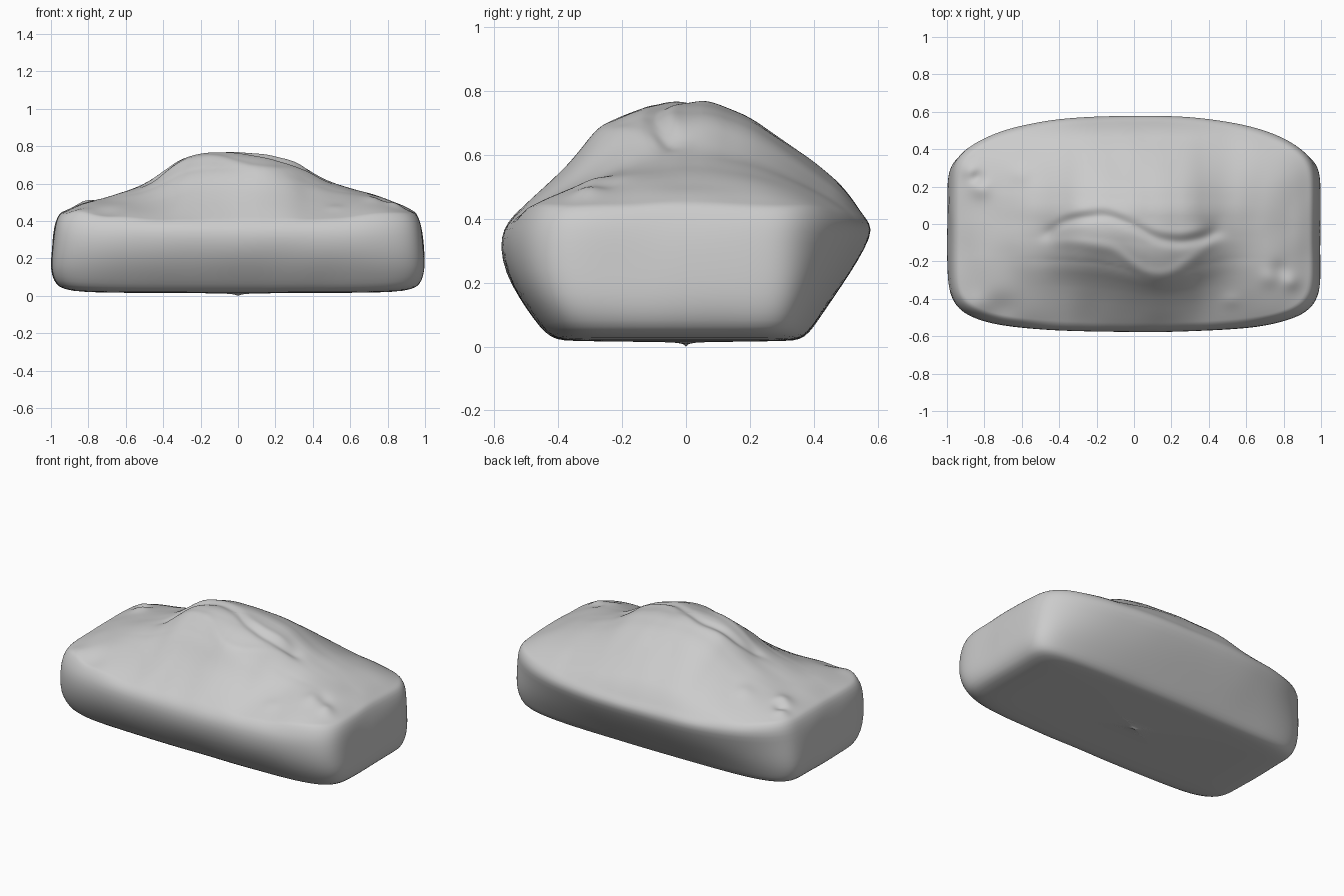
import bpy, bmesh, math
from mathutils import Vector, noise

if "Cube" in bpy.data.objects:
    bpy.data.objects.remove(bpy.data.objects["Cube"])


def lerp_table(points, x):
    if x <= points[0][0]:
        return points[0][1]
    for (x0, y0), (x1, y1) in zip(points, points[1:]):
        if x <= x1:
            return y0 + (y1 - y0) * (x - x0) / (x1 - x0)
    return points[-1][1]


def curve(points, x, s=0.04):
    return sum(lerp_table(points, x + k * s) for k in (-1, -0.5, 0, 0.5, 1)) / 5


def gauss(d, w):
    return math.exp(-(d / w) ** 2)


# Profiles read from the front, side and top views
RIDGE = [(-1, .42), (-.95, .445), (-.82, .50), (-.7, .525), (-.5, .595), (-.4, .66),
         (-.3, .735), (-.18, .765), (0, .768), (.15, .755), (.3, .72), (.4, .66),
         (.5, .605), (.6, .575), (.75, .535), (.9, .475), (.96, .435), (1, .42)]
BACK = [(0, 1), (.14, 1), (.34, .88), (.52, .70), (.69, .52), (.86, .31), (1, 0)]
FRONT = [(-.2, 1), (.1, 1), (.27, .95), (.41, .86), (.52, .76), (.62, .56),
         (.72, .40), (.86, .2), (1, 0)]
LIP_TOP = [(-.5, -.05), (-.4, .03), (-.3, .06), (-.15, .08), (0, .02),
           (.12, -.05), (.25, -.07), (.35, -.05), (.45, -.02)]
LIP_LOW = [(-.5, -.1), (-.3, -.11), (-.1, -.15), (0, -.24), (.1, -.29),
           (.2, -.28), (.35, -.17), (.45, -.09)]
# Small knobs and dents on the top: x, y, height, radius
KNOBS = [(-.87, .28, .02, .04), (-.82, .19, .018, .05), (-.84, .25, -.025, .035),
         (-.6, .27, .010, .05), (.72, -.29, .012, .05), (.84, -.31, .018, .04),
         (.78, -.24, -.01, .04), (.52, -.41, .008, .04), (-.84, -.43, .01, .05),
         (-.7, -.45, -.01, .06), (-.45, -.05, -.015, .05), (.42, -.03, -.015, .05)]


def bow(x, y, amount=1):
    # Long sides taper gently toward both ends
    return 1 - amount * (.3 if y > 0 else .13) * min(1, abs(x)) ** 2.5


def top_height(x, y):
    ridge = curve(RIDGE, x)
    edge = .37 + .055 * abs(x) ** 2
    half = .583 * bow(x, y)
    if y >= 0:
        f = curve(BACK, y / half, .05)
    else:
        low = .5 * curve(LIP_LOW, x, .1) - .14
        t = .49 * y / low if y > low else .49 + .51 * (low - y) / (low + half)
        f = curve(FRONT, t, .05)
    flat = max(0, 1 - abs(y / half) ** 3)
    b = min(1, max(0, (abs(x) - .35) / .5))
    b = b * b * (3 - 2 * b)
    z = edge + (ridge - edge) * (f * (1 - b) + flat * b)
    # Folded lip across the crown
    d = y - curve(LIP_TOP, x)
    win = 1 / (1 + math.exp((abs(x) - .43) / .03))
    side = .5 + .5 * min(1, abs(x) / .3)
    z += win * side * (.004 * gauss(d - .02, .03) - .016 * gauss(d + .03, .03))
    z += win * .008 * gauss(y - curve(LIP_LOW, x) - .015, .035)
    for kx, ky, h, r in KNOBS:
        z += h * gauss(math.hypot(x - kx, y - ky), r)
    return z + .005 * noise.noise(Vector((x * 6, y * 6, 1)))


N = 192


def outline(sx, front, back, amount):
    # Rounded rectangle with bowed long sides
    pts = []
    for i in range(N):
        c, s = math.cos(2 * math.pi * i / N), math.sin(2 * math.pi * i / N)
        r = (abs(c) ** 8 + abs(s) ** 8) ** (-1 / 8)
        x, y = r * c, r * s * (back if s > 0 else front)
        pts.append((x * sx, y * bow(x, y, amount)))
    return pts


bm = bmesh.new()
rings = []

# Flat underside
base = outline(.93, .40, .355, .1)
for k in (.03, .3, .6, .9):
    rings.append([bm.verts.new((x * k, y * k, .013 + .005 * k)) for x, y in base])

# Bulging side walls: end reach, front reach, back reach, height, bow
WALL = [(.935, .405, .355, .021, .1), (.97, .44, .385, .042, .2),
        (.992, .475, .415, .085, .35), (1.0, .522, .46, .15, .55),
        (.993, .565, .515, .23, .8), (.986, .582, .562, .31, 1),
        (.974, .572, .587, .37, 1)]
for sx, fr, bk, z, am in WALL:
    ring = []
    for x, y in outline(sx, fr, bk, am):
        w = .006 * noise.noise(Vector((x * 4, y * 4, z * 6)))
        zz = z * (1 + .08 * x ** 4) if z > .1 else z + .02 * x ** 4
        ring.append(bm.verts.new((x * (1 + w), y * (1 + w), zz)))
    rings.append(ring)

# Domed top
top = outline(.955, .54, .562, 1)
STEPS = 44
for j in range(STEPS):
    k = 1 - j / STEPS
    rings.append([bm.verts.new((x * k, y * k, top_height(x * k, y * k))) for x, y in top])

for a, b in zip(rings, rings[1:]):
    for i in range(N):
        m = (i + 1) % N
        bm.faces.new((a[i], a[m], b[m], b[i]))
low = bm.verts.new((0, 0, 0))
peak = bm.verts.new((0, 0, top_height(0, 0)))
for i in range(N):
    m = (i + 1) % N
    bm.faces.new((low, rings[0][m], rings[0][i]))
    bm.faces.new((peak, rings[-1][i], rings[-1][m]))
bmesh.ops.recalc_face_normals(bm, faces=bm.faces)

mesh = bpy.data.meshes.new("loaf_stone")
bm.to_mesh(mesh)
bm.free()
for p in mesh.polygons:
    p.use_smooth = True
stone = bpy.data.objects.new("loaf_stone", mesh)
bpy.context.collection.objects.link(stone)
sub = stone.modifiers.new("smooth_surface", 'SUBSURF')
sub.levels = sub.render_levels = 1
